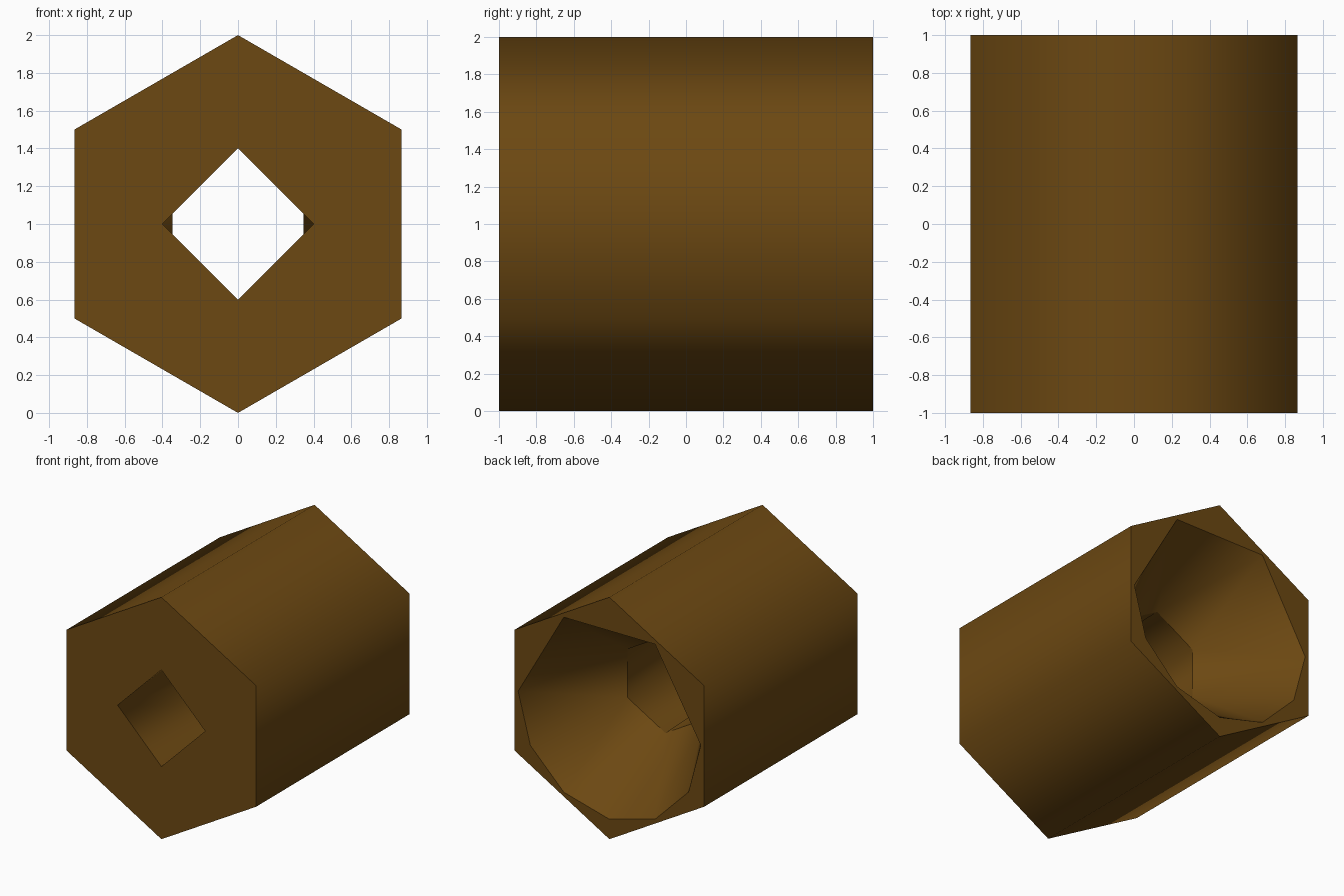
import bpy, bmesh, math

if "Cube" in bpy.data.objects:
    bpy.data.objects.remove(bpy.data.objects["Cube"])

bm = bmesh.new()


def ring(angles, radius, y):
    """Polygon around the y axis; angles must start at the bottom (-90)."""
    verts = [bm.verts.new((radius * math.cos(math.radians(a)), y,
                           1 + radius * math.sin(math.radians(a)))) for a in angles]
    return list(angles), verts


def loft(a, b, smooth):
    """Join two rings of different side counts, advancing by angle."""
    (aa, av), (ba, bv) = a, b
    aa, ba = aa + [270], ba + [270]
    i = j = 0
    while i < len(av) or j < len(bv):
        if j == len(bv) or (i < len(av) and aa[i + 1] <= ba[j + 1]):
            tri = (av[i], av[(i + 1) % len(av)], bv[j % len(bv)])
            i += 1
        else:
            tri = (av[i % len(av)], bv[(j + 1) % len(bv)], bv[j])
            j += 1
        bm.faces.new(tri).smooth = smooth


def mark_sharp(r):
    vs = r[1]
    for k, v in enumerate(vs):
        e = bm.edges.get((v, vs[(k + 1) % len(vs)]))
        e.smooth = False


hexagon = range(-90, 270, 60)
square = range(-90, 270, 90)
# bowl rim: fine steps on the lower half, coarse on the upper half
rim_angles = [-90, -60, -30, 0, 60, 120, 180, 210, 240]

front = ring(hexagon, 1.0, -1)
back = ring(hexagon, 1.0, 1)
front_hole = ring(square, 0.4, -1)
throat = ring(hexagon, 0.4, 0.27)
rim = ring(rim_angles, 0.835, 1)

# outer sides
for k in range(6):
    n = (k + 1) % 6
    bm.faces.new((front[1][k], front[1][n], back[1][n], back[1][k])).smooth = True

loft(front, front_hole, False)   # front cap
loft(back, rim, False)           # back cap
loft(throat, front_hole, True)   # square-to-hex bore
loft(throat, rim, True)          # flared bowl

for r in (front, back, front_hole, throat, rim):
    mark_sharp(r)
bmesh.ops.recalc_face_normals(bm, faces=bm.faces)

mesh = bpy.data.meshes.new("hex_socket")
bm.to_mesh(mesh)
bm.free()
obj = bpy.data.objects.new("hex_socket", mesh)
bpy.context.collection.objects.link(obj)

mat = bpy.data.materials.new("brown")
mat.diffuse_color = (0.15, 0.065, 0.006, 1)
mat.use_nodes = True
mat.node_tree.nodes["Principled BSDF"].inputs["Base Color"].default_value = mat.diffuse_color
mesh.materials.append(mat)
